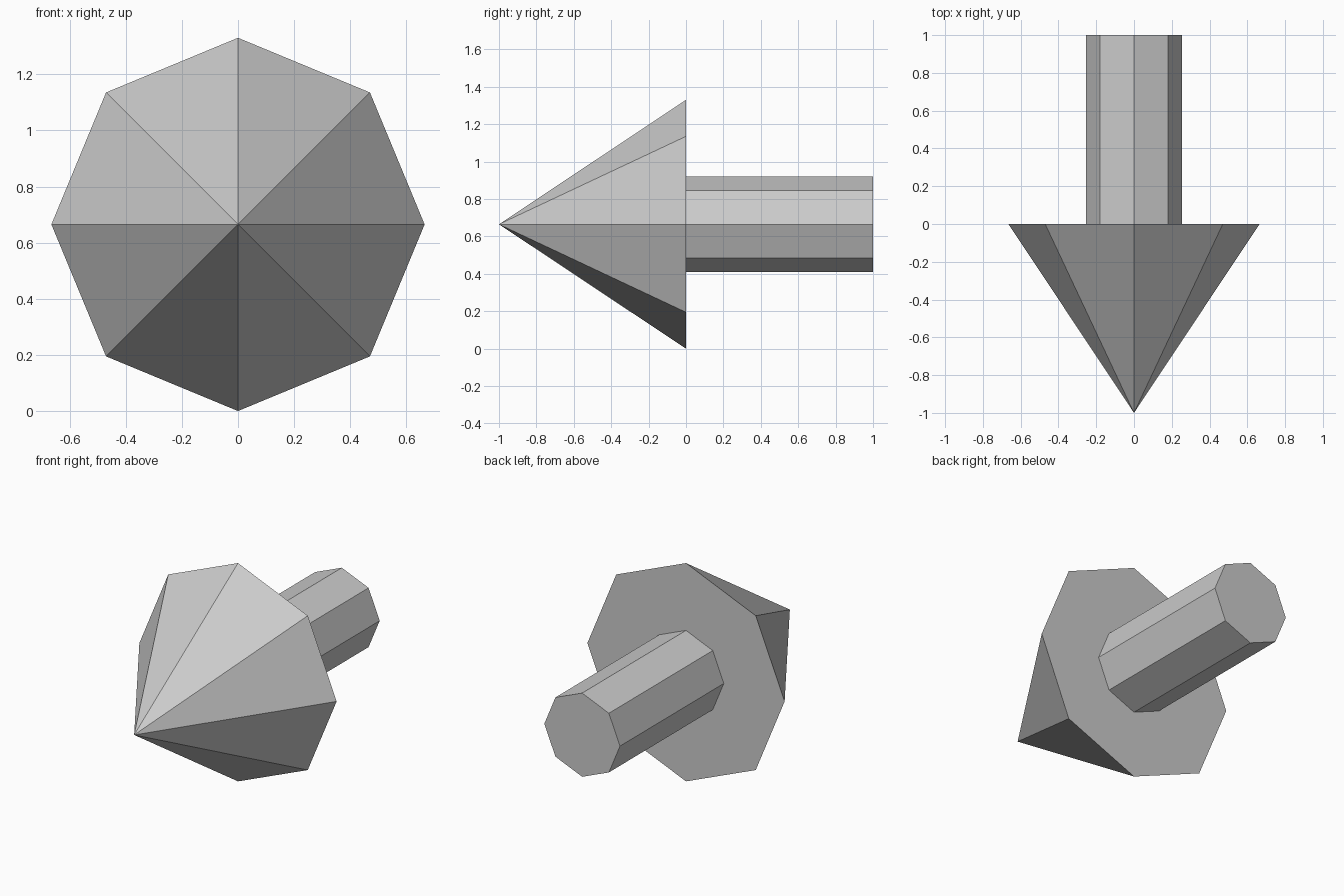
import bpy
import math

cube = bpy.data.objects.get("Cube")
if cube:
    bpy.data.objects.remove(cube, do_unlink=True)

SIDES = 8
HEAD_RADIUS = 0.665
SHAFT_RADIUS = 0.255
AXIS_HEIGHT = HEAD_RADIUS

# Single grey material
grey = bpy.data.materials.new("light_grey")
grey.use_nodes = True
colour = (0.6, 0.6, 0.6, 1.0)
grey.diffuse_color = colour
grey.node_tree.nodes["Principled BSDF"].inputs["Base Color"].default_value = colour


def add_part(name, front_radius, back_radius, y_centre):
    """Eight-sided flat-shaded cone or prism, one unit long, lying along y."""
    bpy.ops.mesh.primitive_cone_add(
        vertices=SIDES, radius1=back_radius, radius2=front_radius, depth=1,
        location=(0, y_centre, AXIS_HEIGHT), rotation=(math.pi / 2, 0, 0))
    part = bpy.context.object
    part.name = name
    part.data.materials.append(grey)
    return part


# Pointed head facing the front, shaft running to the back
add_part("arrow_head", 0, HEAD_RADIUS, -0.5)
add_part("arrow_shaft", SHAFT_RADIUS, SHAFT_RADIUS, 0.5)
